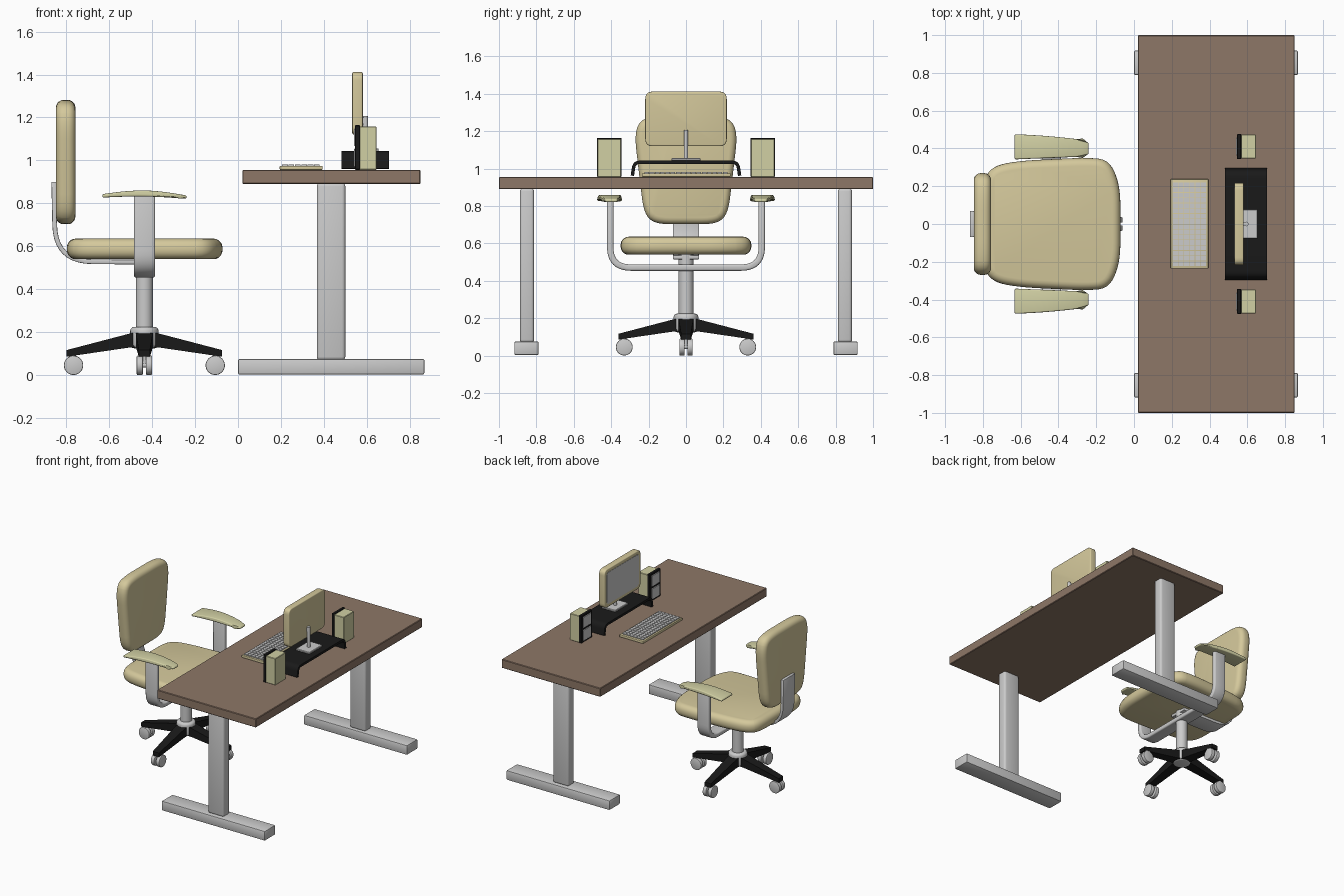
import bpy, bmesh, math
from mathutils import Matrix, Vector

if "Cube" in bpy.data.objects:
    bpy.data.objects.remove(bpy.data.objects["Cube"])


def material(name, rgb):
    m = bpy.data.materials.new(name)
    m.diffuse_color = (*rgb, 1)
    m.use_nodes = True
    m.node_tree.nodes["Principled BSDF"].inputs["Base Color"].default_value = m.diffuse_color
    return m


CREAM = material("cream", (0.66, 0.58, 0.33))
OLIVE = material("olive", (0.64, 0.63, 0.37))
WOOD = material("wood", (0.27, 0.185, 0.135))
BLACK = material("black", (0.01, 0.01, 0.01))


def finish(name, bm, mat=None, bevel=0, seg=3, mirror=False):
    bmesh.ops.recalc_face_normals(bm, faces=bm.faces)
    bm.normal_update()
    if bevel:
        edges = [e for e in bm.edges if e.calc_face_angle(0) > math.radians(50)]
        bmesh.ops.bevel(bm, geom=edges, offset=bevel, segments=seg, profile=0.5,
                        affect='EDGES', clamp_overlap=False)
    me = bpy.data.meshes.new(name)
    bm.to_mesh(me)
    bm.free()
    ob = bpy.data.objects.new(name, me)
    bpy.context.collection.objects.link(ob)
    if mat:
        me.materials.append(mat)
    bpy.ops.object.select_all(action='DESELECT')
    ob.select_set(True)
    bpy.context.view_layer.objects.active = ob
    bpy.ops.object.shade_smooth_by_angle(angle=math.radians(35))
    if mirror:
        mod = ob.modifiers.new("mirror", 'MIRROR')
        mod.use_axis = (False, True, False)
    return ob


def add_box(bm, lo, hi):
    lo, hi = Vector(lo), Vector(hi)
    m = Matrix.Translation((lo + hi) / 2) @ Matrix.Diagonal((*(hi - lo), 1))
    bmesh.ops.create_cube(bm, size=1, matrix=m)


def box(name, lo, hi, mat=None, **kw):
    bm = bmesh.new()
    add_box(bm, lo, hi)
    return finish(name, bm, mat, **kw)


def prism(name, pts, plane, a, b, mat=None, warp=None, xf=None, **kw):
    """Extrude a 2D outline lying in a plane from a to b along the third axis."""
    place = {'xy': lambda u, v, w: (u, v, w), 'xz': lambda u, v, w: (u, w, v),
             'yz': lambda u, v, w: (w, u, v)}[plane]
    bm = bmesh.new()
    rings = [[bm.verts.new(place(u, v, w)) for u, v in pts] for w in (a, b)]
    bm.faces.new(rings[0])
    bm.faces.new(rings[1])
    n = len(pts)
    for i in range(n):
        j = (i + 1) % n
        bm.faces.new((rings[0][i], rings[0][j], rings[1][j], rings[1][i]))
    if warp:
        for v in bm.verts:
            v.co = warp(v.co)
    if xf:
        bm.transform(xf)
    return finish(name, bm, mat, **kw)


def rounded(pts, r, n=6, closed=True):
    """Replace each corner with a small curve."""
    out, k = [], len(pts)
    for i, p in enumerate(pts):
        p = Vector(p)
        if not closed and i in (0, k - 1):
            out.append(p)
            continue
        d0, d1 = Vector(pts[i - 1]) - p, Vector(pts[(i + 1) % k]) - p
        a = p + d0.normalized() * min(r, d0.length * 0.48)
        b = p + d1.normalized() * min(r, d1.length * 0.48)
        for s in range(n + 1):
            t = s / n
            out.append(a * (1 - t) ** 2 + p * 2 * t * (1 - t) + b * t * t)
    return out


def ribbon(path, thick):
    """Closed outline of constant thickness around a 2D path."""
    left, right = [], []
    for i, p in enumerate(path):
        d = (path[min(i + 1, len(path) - 1)] - path[max(i - 1, 0)]).normalized()
        nrm = Vector((-d.y, d.x)) * thick / 2
        left.append(p + nrm)
        right.append(p - nrm)
    return left + right[::-1]


def circle(cx, cy, r, n=32):
    return [(cx + r * math.cos(2 * math.pi * i / n), cy + r * math.sin(2 * math.pi * i / n))
            for i in range(n)]


def rect(u, v0, v1):
    return [(-u, v0), (u, v0), (u, v1), (-u, v1)]


# Desk
box("desk_top", (0.02, -1, 0.89), (0.85, 1, 0.956), WOOD, bevel=0.004, seg=1)
box("desk_column", (0.367, 0.812, 0.07), (0.5, 0.888, 0.895), bevel=0.016, mirror=True)
box("desk_foot", (0, 0.788, 0.003), (0.868, 0.918, 0.076), bevel=0.008, seg=2, mirror=True)

# Monitor riser shelf
shelf = rounded([(-0.287, 0.962), (-0.276, 1.034), (0.276, 1.034), (0.287, 0.962)], 0.03, closed=False)
prism("riser_shelf", ribbon(shelf, 0.018), 'yz', 0.482, 0.703, BLACK)

# Monitor
prism("monitor_case", rounded(rect(0.218, 1.12, 1.412), 0.04), 'yz', 0.532, 0.581, CREAM, bevel=0.007)
prism("monitor_screen", rounded(rect(0.192, 1.146, 1.386), 0.025), 'yz', 0.53, 0.54)
box("monitor_base", (0.54, -0.078, 1.042), (0.655, 0.078, 1.056), bevel=0.003, seg=1)
prism("monitor_post", circle(0.594, 0, 0.012, 20), 'xy', 1.05, 1.207)
box("monitor_mount", (0.575, -0.01, 1.17), (0.594, 0.01, 1.2))

# Speakers
box("speaker_body", (0.56, 0.347, 0.956), (0.645, 0.473, 1.158), OLIVE, bevel=0.003, seg=1, mirror=True)
box("speaker_front", (0.545, 0.344, 0.956), (0.568, 0.476, 1.164), BLACK, bevel=0.003, seg=1, mirror=True)
bm = bmesh.new()
for z in (0.968, 1.066):
    add_box(bm, (0.541, 0.362, z), (0.55, 0.458, z + 0.084))
finish("speaker_grilles", bm, bevel=0.003, seg=1, mirror=True)

# Keyboard
box("keyboard_case", (0.194, -0.236, 0.956), (0.394, 0.238, 0.975), CREAM, bevel=0.004, seg=2)
bm = bmesh.new()
ROWS, COLS = 6, 16
for r in range(ROWS):
    for c in range(COLS):
        x, y = 0.206 + r * 0.0297, -0.222 + c * 0.0279
        add_box(bm, (x, y, 0.972), (x + 0.026, y + 0.0245, 0.982))
finish("keyboard_keys", bm)

# Chair cushions
seat = [(-0.79, -0.3), (-0.6, -0.335), (-0.25, -0.352), (-0.13, -0.34), (-0.072, -0.2)]
seat = [(-0.797, -0.24), (-0.74, -0.31)] + seat[1:]
seat += [(x, -y) for x, y in reversed(seat)]
prism("seat", rounded(seat, 0.1, 5), 'xy', 0.54, 0.636, CREAM, bevel=0.042, seg=5)
half = [(0.165, 0.703), (0.225, 0.76), (0.245, 0.92), (0.275, 1.18), (0.245, 1.262), (0.15, 1.282)]
back = half + [(-y, z) for y, z in reversed(half)]
prism("backrest", rounded(back, 0.08, 5), 'yz', -0.848, -0.757, CREAM, bevel=0.036, seg=5)

# Backrest strap
strap = rounded([Vector((-0.858, 0.9)), Vector((-0.85, 0.53)), Vector((-0.4, 0.526))], 0.17, 10, False)
prism("back_strap", ribbon(strap, 0.022), 'xz', -0.07, 0.07, bevel=0.004, seg=2)

# Arm yoke under the seat and pads
yoke = rounded([(-0.405, 0.84), (-0.405, 0.471), (0.405, 0.471), (0.405, 0.84)], 0.11, 10, False)
prism("arm_yoke", ribbon(yoke, 0.034), 'yz', -0.485, -0.386, bevel=0.01)


def pad_taper(co):
    t = (co.x + 0.632) / 0.392
    pinch = 0.012 if t > 0.97 else 0
    inner, outer = 0.342 + 0.016 * t + pinch, 0.475 - 0.012 * t - 0.022 * t * t - pinch
    return Vector((co.x, inner if co.y < 0.5 else outer, co.z))


top = [(-0.632 + 0.392 * i / 12, 0.843 - 0.006 * i / 12 + 0.02 * math.sin(math.pi * i / 12))
       for i in range(13)]
bottom = [(x, z - 0.016 - 0.012 * math.sin(math.pi * i / 12)) for i, (x, z) in enumerate(top)]
prism("arm_pad", top + bottom[::-1], 'xz', 0, 1, OLIVE, warp=pad_taper, bevel=0.007, seg=3, mirror=True)

# Pedestal
CX = -0.436
prism("gas_column", circle(CX, 0, 0.04), 'xy', 0.2, 0.545)
prism("base_hub", circle(CX, 0, 0.066), 'xy', 0.125, 0.225, bevel=0.018)


# Four spokes with twin-wheel casters
def spoke_taper(co):
    return Vector((co.x, co.y * (1 - 0.38 * co.x / 0.36), co.z))


for k in range(4):
    xf = Matrix.Translation((CX, 0, 0)) @ Matrix.Rotation(k * math.pi / 2, 4, 'Z')
    prism("base_spoke", [(0.03, 0.202), (0.075, 0.192), (0.362, 0.117), (0.362, 0.086), (0.075, 0.128),
                         (0.03, 0.13)], 'xz', -0.042, 0.042, BLACK, warp=spoke_taper, xf=xf)
    prism("caster_stem", circle(0.33, 0, 0.011, 16), 'xy', 0.045, 0.1, xf=xf)
    prism("caster_axle", circle(0.33, 0.047, 0.012, 16), 'xz', -0.02, 0.02, xf=xf)
    for side in (-1, 1):
        prism("caster_wheel", circle(0.33, 0.046, 0.045), 'xz', side * 0.007, side * 0.036,
              xf=xf, bevel=0.005, seg=2)
